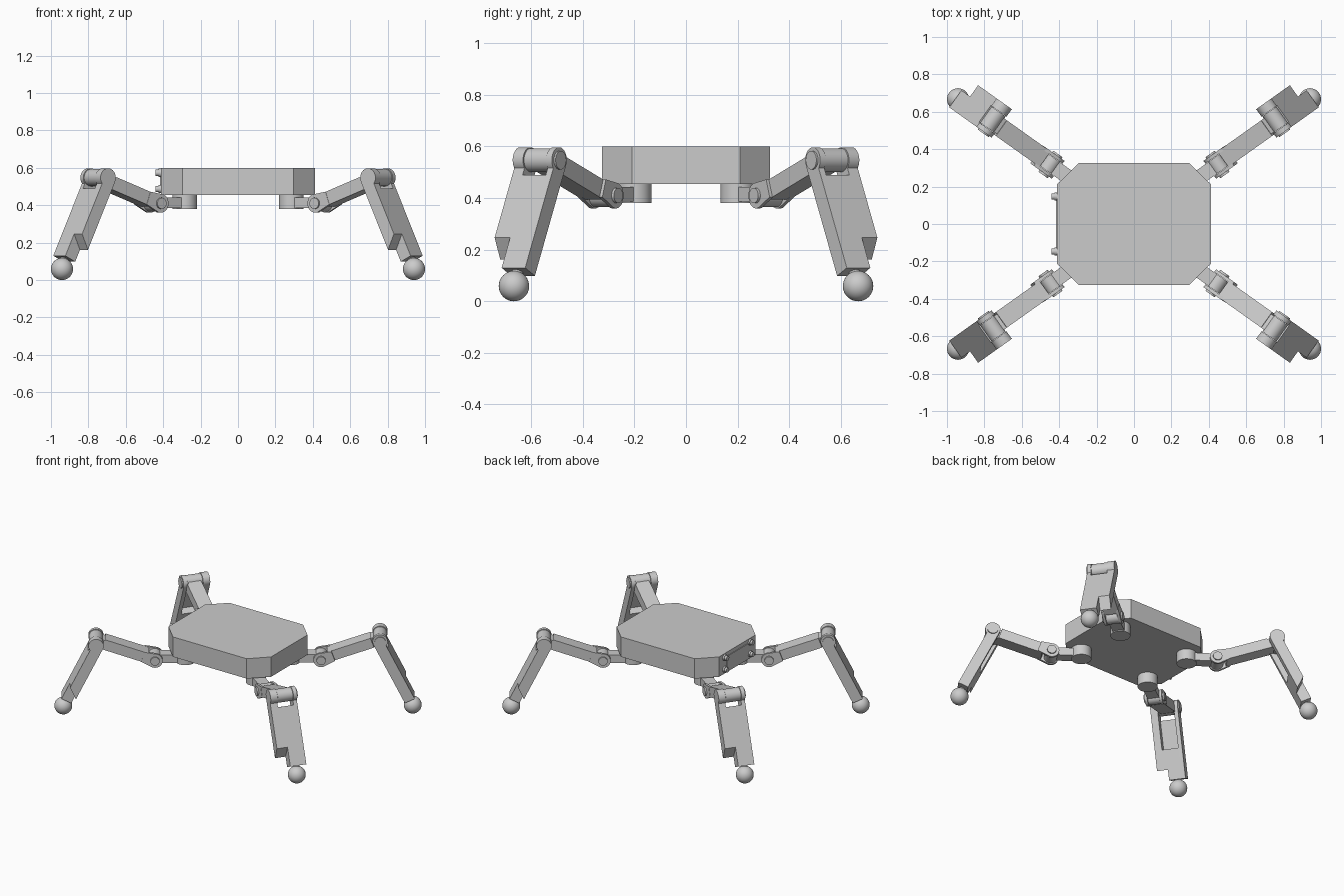
import bpy, bmesh, math
from mathutils import Vector

if "Cube" in bpy.data.objects:
    bpy.data.objects.remove(bpy.data.objects["Cube"])

grey = bpy.data.materials.new("light_grey")
grey.use_nodes = True
COLOUR = (0.6, 0.6, 0.6, 1)
grey.diffuse_color = COLOUR
grey.node_tree.nodes["Principled BSDF"].inputs["Base Color"].default_value = COLOUR


def finish(name, bm, mirror=False):
    """Turn a bmesh into an object, mirrored to all four corners if asked."""
    bmesh.ops.recalc_face_normals(bm, faces=bm.faces)
    me = bpy.data.meshes.new(name)
    bm.to_mesh(me)
    bm.free()
    me.materials.append(grey)
    ob = bpy.data.objects.new(name, me)
    bpy.context.collection.objects.link(ob)
    bpy.ops.object.select_all(action='DESELECT')
    ob.select_set(True)
    bpy.context.view_layer.objects.active = ob
    bpy.ops.object.shade_smooth_by_angle(angle=math.radians(30))
    if mirror:
        mod = ob.modifiers.new("four_corners", 'MIRROR')
        mod.use_axis = (True, True, False)
        mod.use_mirror_merge = False
    return ob


def prism(bm, profile, lo, hi, place):
    """Extrude a 2D profile from lo to hi; place(a, b, depth) gives the point."""
    ends = [[bm.verts.new(place(a, b, d)) for a, b in profile] for d in (lo, hi)]
    n = len(profile)
    for ring in ends:
        bm.faces.new(ring)
    for i in range(n):
        j = (i + 1) % n
        bm.faces.new((ends[0][i], ends[0][j], ends[1][j], ends[1][i]))


def arc(r, start=0, stop=360, n=32, a=0, b=0):
    full = stop - start == 360
    steps = [math.radians(start + (stop - start) * i / n) for i in range(n if full else n + 1)]
    return [(a + r * math.cos(t), b + r * math.sin(t)) for t in steps]


def rect(a0, a1, b0, b1):
    return [(a0, b0), (a1, b0), (a1, b1), (a0, b1)]


# Leg frame: u runs outward from the hip, w sideways, z up
HIP = Vector((0.285, 0.20, 0))
YAW = math.radians(35.4)
U = Vector((math.cos(YAW), math.sin(YAW), 0))
W = Vector((-math.sin(YAW), math.cos(YAW), 0))
Z = Vector((0, 0, 1))
JOINT, KNEE = (0.20, 0.41), (0.59, 0.547)


def leg(u, w, z):
    return HIP + U * u + W * w + Z * z


def side(u, z, w):
    return leg(u, w, z)


def plan(u, w, z):
    return leg(u, w, z)


FEM = math.atan2(KNEE[1] - JOINT[1], KNEE[0] - JOINT[0])


def femur_frame(s, t, w):
    return leg(JOINT[0] + s * math.cos(FEM) - t * math.sin(FEM), w,
               JOINT[1] + s * math.sin(FEM) + t * math.cos(FEM))


TILT = math.radians(26)


def shin_frame(t, s, w):
    return leg(KNEE[0] + s * math.sin(TILT) + t * math.cos(TILT), w,
               KNEE[1] - s * math.cos(TILT) + t * math.sin(TILT))


# Body: chamfered slab
bm = bmesh.new()
q = [(0.413, 0.21), (0.297, 0.325)]
octagon = q + [(-x, y) for x, y in q[::-1]] + [(-x, -y) for x, y in q] + [(x, -y) for x, y in q[::-1]]
prism(bm, octagon, 0.455, 0.6, lambda x, y, z: (x, y, z))
finish("body", bm)

# Side panel with four corner knobs
def on_side(y, z, x):
    return (x, y, z)


bm = bmesh.new()
prism(bm, rect(-0.125, 0.125, 0.487, 0.572), -0.418, -0.41, on_side)
finish("side_panel", bm)
bm = bmesh.new()
for y in (-0.147, 0.147):
    for z in (0.487, 0.573):
        prism(bm, arc(0.022, n=20, a=y, b=z), -0.425, -0.41, on_side)
        prism(bm, arc(0.017, n=20, a=y, b=z), -0.44, -0.42, on_side)
finish("side_knobs", bm)

# Hip: vertical drum, arm and pitch barrel
bm = bmesh.new()
prism(bm, arc(0.066), 0.38, 0.46, plan)
prism(bm, rect(0.0, 0.17, -0.036, 0.042), 0.386, 0.442, plan)
prism(bm, arc(0.045, a=JOINT[0], b=JOINT[1]), -0.036, 0.042, side)
finish("hip", bm, True)

# Femur: forked at the hip, single knuckle at the knee
bm = bmesh.new()
LEN = math.hypot(KNEE[0] - JOINT[0], KNEE[1] - JOINT[1])
prism(bm, rect(0.055, LEN - 0.055, -0.036, 0.036), -0.042, 0.06, femur_frame)
for w0, w1 in ((-0.055, -0.038), (0.044, 0.062)):
    prism(bm, arc(0.05, 90, 270) + [(0.085, -0.036), (0.085, 0.036)], w0, w1, femur_frame)
for w0, w1 in ((-0.066, -0.05), (0.058, 0.072)):
    prism(bm, arc(0.03, n=24), w0, w1, femur_frame)
prism(bm, rect(LEN - 0.1, LEN, -0.036, 0.03), -0.03, 0.06, femur_frame)
prism(bm, arc(0.046, a=LEN), -0.033, 0.073, femur_frame)
finish("femur", bm, True)

# Shin: rounded cheeks around the knee, web, pocket on the inner side
IN, OUT, END = -0.05, 0.022, 0.475
cap = arc(0.05, 180, 360 + math.degrees(math.asin(math.sqrt(1 - (OUT / 0.05) ** 2))), n=28)
slant = [(OUT, 0.345), (IN, 0.405)]
bm = bmesh.new()
prism(bm, cap + slant, 0.075, 0.124, shin_frame)
prism(bm, cap + [(OUT, END), (IN, END)], -0.062, -0.035, shin_frame)
prism(bm, rect(0.0, OUT, 0.075, 0.27), -0.035, 0.075, shin_frame)
prism(bm, rect(IN, OUT, 0.27, END), -0.035, 0.05, shin_frame)
prism(bm, [(IN, 0.27), (OUT, 0.27)] + slant, 0.05, 0.075, shin_frame)
prism(bm, arc(0.036, n=24), -0.07, -0.06, shin_frame)
finish("shin", bm, True)

# Foot: ball on a short stem
bm = bmesh.new()
bmesh.ops.create_uvsphere(bm, u_segments=32, v_segments=20, radius=0.059)
bmesh.ops.translate(bm, verts=bm.verts, vec=(0.941, 0.667, 0.059))
prism(bm, arc(0.022, n=20, a=-0.015, b=0.0), -0.0, 0.08,
      lambda a, b, d: shin_frame(a, 0.45 + d, b - 0.003))
finish("foot", bm, True)
